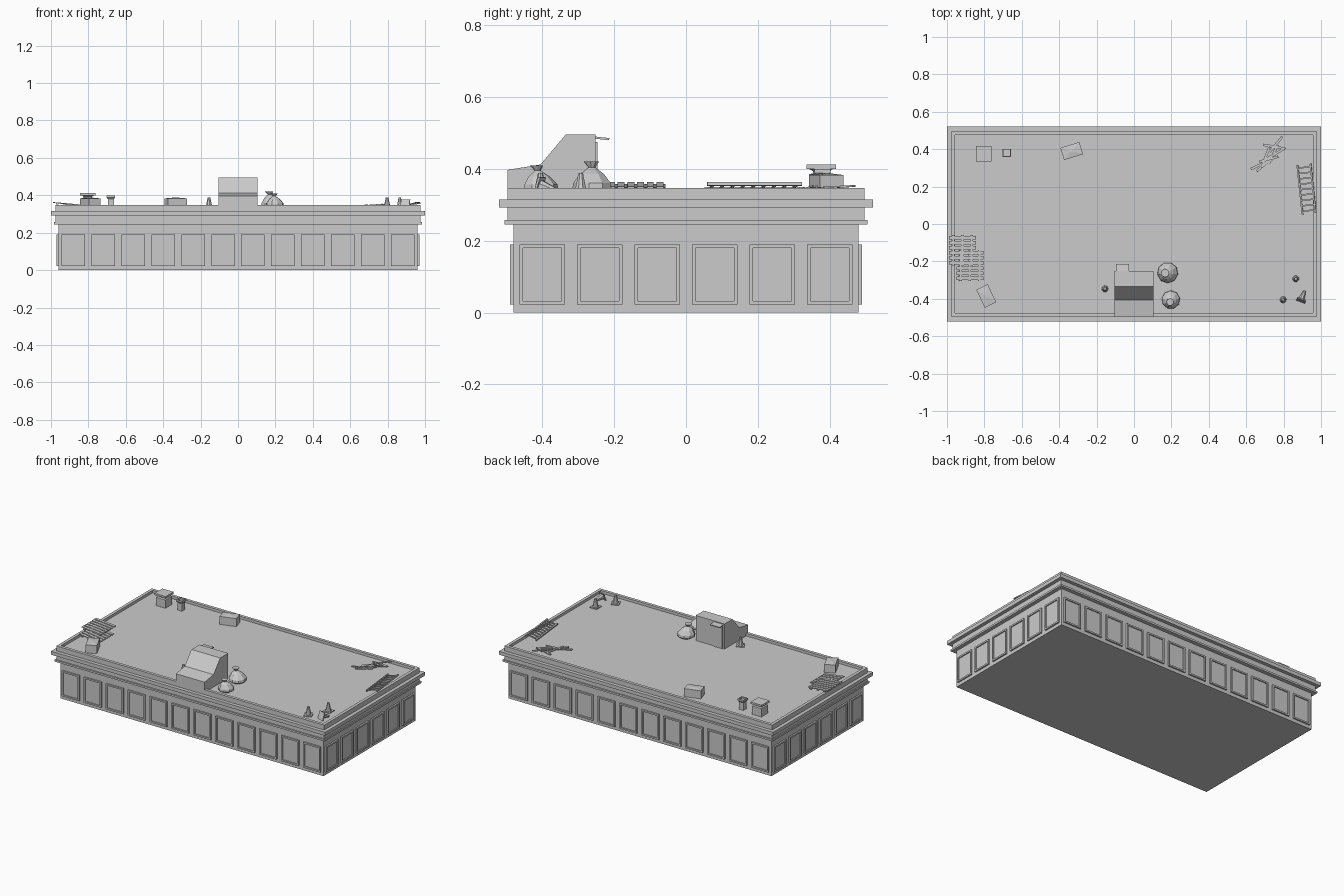
import bpy, bmesh, math, random
from math import radians, pi, cos, sin
from mathutils import Matrix, Vector

cube = bpy.data.objects.get("Cube")
if cube:
    bpy.data.objects.remove(cube, do_unlink=True)

ROOF = 0.33
HX, HY = 0.96, 0.48

stone = bpy.data.materials.new("plain grey")
stone.use_nodes = True
GREY = (0.6, 0.6, 0.6, 1)
stone.diffuse_color = GREY
stone.node_tree.nodes["Principled BSDF"].inputs["Base Color"].default_value = GREY


def place(x, y, z, turn=0, tilt_x=0, tilt_y=0):
    return (Matrix.Translation((x, y, z)) @ Matrix.Rotation(radians(turn), 4, 'Z')
            @ Matrix.Rotation(radians(tilt_y), 4, 'Y') @ Matrix.Rotation(radians(tilt_x), 4, 'X'))


def finish(name, bm):
    bmesh.ops.recalc_face_normals(bm, faces=bm.faces)
    mesh = bpy.data.meshes.new(name)
    bm.to_mesh(mesh)
    bm.free()
    mesh.materials.append(stone)
    obj = bpy.data.objects.new(name, mesh)
    bpy.context.collection.objects.link(obj)
    return obj


def add_loft(bm, rings, sides=4, mat=Matrix()):
    """Stack rings (half x, half y, z, shift x) into a closed solid."""
    grow = math.sqrt(2) if sides == 4 else 1
    loops = []
    for rx, ry, z, *shift in rings:
        sx = shift[0] if shift else 0
        angles = [pi / sides + 2 * pi * i / sides for i in range(sides)]
        loops.append([bm.verts.new(mat @ Vector((sx + rx * grow * cos(a), ry * grow * sin(a), z)))
                      for a in angles])
    for low, high in zip(loops, loops[1:]):
        for i in range(sides):
            j = (i + 1) % sides
            bm.faces.new((low[i], low[j], high[j], high[i]))
    bm.faces.new(loops[0][::-1])
    bm.faces.new(loops[-1])


def add_box(bm, size, mat):
    x, y, z = (s / 2 for s in size)
    add_loft(bm, [(x, y, -z), (x, y, z)], 4, mat)


def loft(name, rings, sides=4, mat=Matrix()):
    bm = bmesh.new()
    add_loft(bm, rings, sides, mat)
    return finish(name, bm)


# Building shell: wall, stepped cornice, parapet and sunken roof
steps = [(0, 0), (0, 0.245), (0.025, 0.245), (0.025, 0.257), (0.017, 0.257), (0.017, 0.292),
         (0.04, 0.292), (0.04, 0.315), (0.017, 0.315), (0.017, 0.347), (-0.003, 0.347), (-0.003, ROOF)]
loft("building_shell", [(HX + o, HY + o, z) for o, z in steps])

# Framed wall panels on all four sides
panel = [(0.063, 0.084, -0.002), (0.063, 0.084, 0.01), (0.053, 0.074, 0.01), (0.053, 0.074, 0.003)]
bm = bmesh.new()
for side in range(4):
    count, reach = (12, HY) if side % 2 == 0 else (6, HX)
    for i in range(count):
        spot = place((i - (count - 1) / 2) * 0.16, -reach, 0.106, 0, 90)
        add_loft(bm, panel, 4, Matrix.Rotation(side * pi / 2, 4, 'Z') @ spot)
finish("wall_panels", bm)

# Stair hatch: side profile extruded across
profile = [(-0.497, 0.345), (-0.497, 0.397), (-0.405, 0.412), (-0.335, 0.495),
           (-0.252, 0.495), (-0.252, ROOF), (-0.48, ROOF)]
bm = bmesh.new()
face = bm.faces.new([bm.verts.new((-0.105, y, z)) for y, z in profile])
out = bmesh.ops.extrude_face_region(bm, geom=[face])
bmesh.ops.translate(bm, vec=(0.21, 0, 0), verts=[v for v in out["geom"] if isinstance(v, bmesh.types.BMVert)])
finish("stair_hatch", bm)
bm = bmesh.new()
add_box(bm, (0.06, 0.008, 0.145), place(-0.062, -0.25, ROOF + 0.0725))
finish("hatch_door", bm)
bm = bmesh.new()
add_box(bm, (0.07, 0.045, 0.006), place(-0.062, -0.236, 0.485, 0, -6))
finish("door_canopy", bm)

# Tied sacks
sack = [(0.035, 0.035, 0), (0.056, 0.056, 0.014), (0.054, 0.054, 0.03), (0.035, 0.035, 0.055, -0.005),
        (0.01, 0.01, 0.074, -0.01), (0.022, 0.022, 0.09, -0.014)]
for name, x, y, scale, turn in (("large_sack", 0.18, -0.26, 1, 10), ("small_sack", 0.197, -0.405, 0.88, 70)):
    loft(name, sack, 9, place(x, y, ROOF, turn) @ Matrix.Scale(scale, 4))

# Traffic cones, the last one fallen over
cones = [place(-0.155, -0.347, ROOF, 30), place(0.797, -0.405, ROOF, 25),
         place(0.865, -0.293, ROOF), place(0.893, -0.41, ROOF + 0.024, -20, -107)]
for i, spot in enumerate(cones):
    bm = bmesh.new()
    add_loft(bm, [(0.025, 0.025, 0), (0.025, 0.025, 0.006)], 4, spot)
    add_loft(bm, [(0.018, 0.018, 0.006), (0.007, 0.007, 0.058)], 8, spot)
    finish(f"cone_{i + 1}", bm)

# Roof vents
loft("capped_vent", [(0.034, 0.034, 0), (0.034, 0.034, 0.055), (0.022, 0.022, 0.058), (0.022, 0.022, 0.063),
                     (0.032, 0.032, 0.069), (0.041, 0.041, 0.07), (0.041, 0.041, 0.082)],
     4, place(-0.803, 0.376, ROOF))
loft("small_vent", [(0.016, 0.016, 0), (0.016, 0.016, 0.05), (0.022, 0.022, 0.058), (0.022, 0.022, 0.07),
                    (0.017, 0.017, 0.07), (0.017, 0.017, 0.06)], 4, place(-0.68, 0.38, ROOF))

# Boxes with slightly creased lids
for name, x, y, turn in (("back_box", -0.333, 0.39, 17), ("front_box", -0.79, -0.385, -64)):
    loft(name, [(0.053, 0.034, 0), (0.053, 0.034, 0.053), (0.008, 0.004, 0.058)], 4, place(x, y, ROOF, turn))


# Pallets leaning on the parapet
def pallet(name, spot):
    bm = bmesh.new()
    for x in (-0.05, 0, 0.05):
        add_box(bm, (0.014, 0.165, 0.006), spot @ place(x, 0, -0.004))
    for i in range(6):
        add_box(bm, (0.145, 0.019, 0.005), spot @ place(0, (i - 2.5) * 0.027, 0.001))
    finish(name, bm)


pallet("upper_pallet", place(-0.917, -0.14, 0.354, 0, 0, 5))
pallet("lower_pallet", place(-0.877, -0.222, 0.346, 0, 0, 8))

# Ladder with one rail on the parapet
spot = place(0.922, 0.187, 0.351, 6, 0, -11)
bm = bmesh.new()
for x in (-0.036, 0.036):
    add_box(bm, (0.008, 0.265, 0.009), spot @ place(x, 0, 0))
for i in range(9):
    add_box(bm, (0.07, 0.008, 0.006), spot @ place(0, (i - 4) * 0.029, 0))
finish("ladder", bm)

# Loose pile of boards
random.seed(4)
bm = bmesh.new()
for i, turn in enumerate((35, 25, 65, 40, -10, 70, 30, 15, 50)):
    x = 0.72 + random.uniform(-0.045, 0.045)
    y = 0.365 + (x - 0.72) + random.uniform(-0.03, 0.03)
    add_box(bm, (random.uniform(0.08, 0.13), 0.013, 0.005),
            place(x, y, ROOF + 0.004 + i * 0.002, turn, 0, random.uniform(-6, 6)))
finish("loose_boards", bm)
